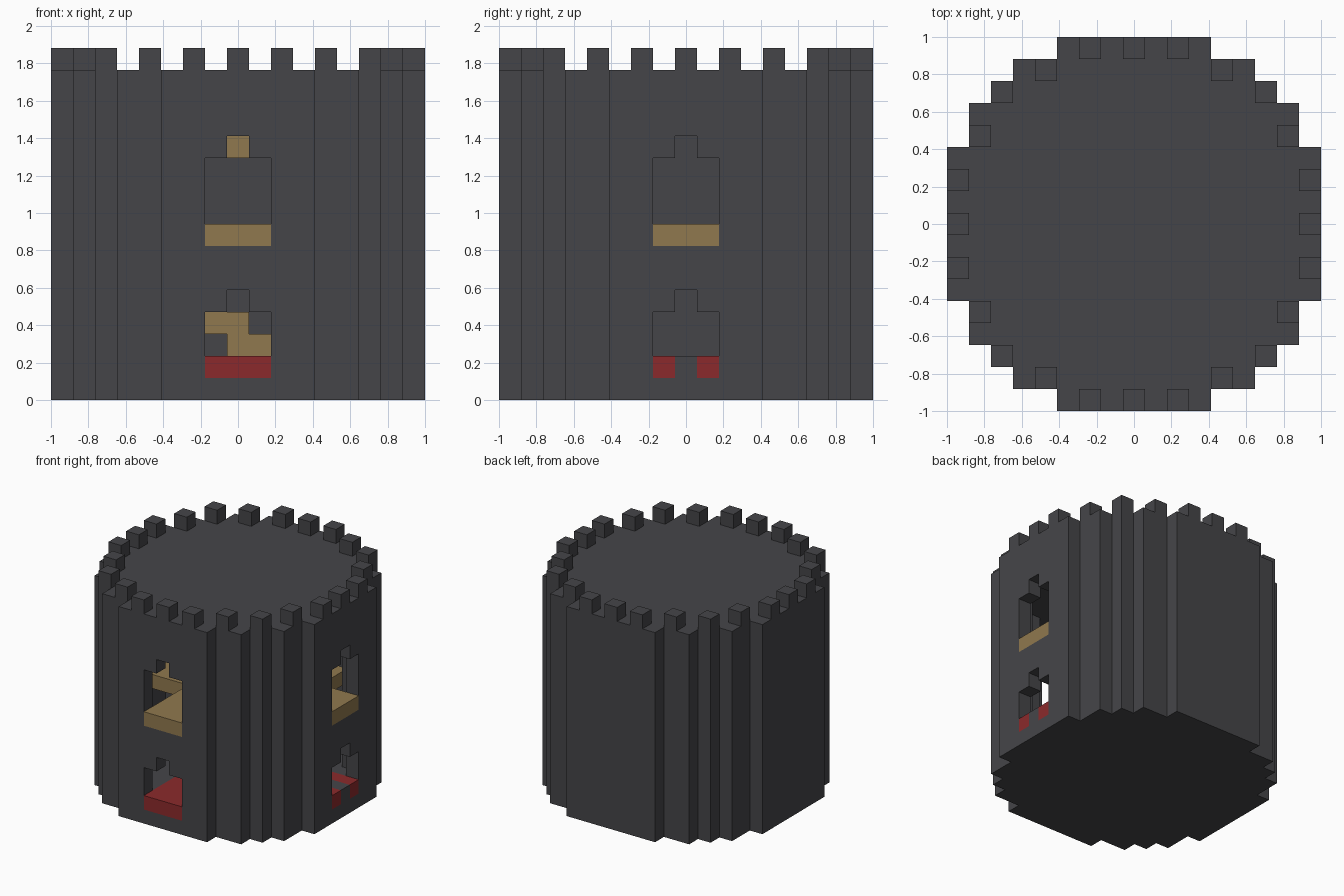
import bpy
import bmesh
from mathutils import Matrix

V = 2 / 17  # size of one block; all lengths below are in blocks

cube = bpy.data.objects.get("Cube")
if cube:
    bpy.data.objects.remove(cube, do_unlink=True)


def make_material(name, rgb):
    mat = bpy.data.materials.new(name)
    mat.use_nodes = True
    color = (*rgb, 1)
    mat.diffuse_color = color
    mat.node_tree.nodes["Principled BSDF"].inputs["Base Color"].default_value = color
    return mat


stone = make_material("dark_stone", (0.06, 0.06, 0.066))
wood = make_material("tan_wood", (0.28, 0.19, 0.077))
carpet = make_material("red_carpet", (0.26, 0.023, 0.025))


def prism(name, points, depth, mat, matrix=Matrix()):
    """Extrude a flat outline along its local z, then place it."""
    bm = bmesh.new()
    face = bm.faces.new([bm.verts.new((x, y, 0)) for x, y in points])
    out = bmesh.ops.extrude_face_region(bm, geom=[face])
    verts = [g for g in out["geom"] if isinstance(g, bmesh.types.BMVert)]
    bmesh.ops.translate(bm, verts=verts, vec=(0, 0, depth))
    bmesh.ops.transform(bm, matrix=Matrix.Scale(V, 4) @ matrix, verts=bm.verts)
    bmesh.ops.recalc_face_normals(bm, faces=bm.faces)
    mesh = bpy.data.meshes.new(name)
    bm.to_mesh(mesh)
    bm.free()
    mesh.materials.append(mat)
    obj = bpy.data.objects.new(name, mesh)
    bpy.context.collection.objects.link(obj)
    return obj


def box(name, x, y, z, mat):
    """Box between the (low, high) limits on each axis."""
    outline = [(x[0], y[0]), (x[1], y[0]), (x[1], y[1]), (x[0], y[1])]
    return prism(name, outline, z[1] - z[0], mat, Matrix.Translation((0, 0, z[0])))


def stepped_ring(corners):
    """Mirror the outer corners of one quadrant into a full stepped outline."""
    quad = []
    for i, (x, y) in enumerate(corners):
        quad.append((x, y))
        if i + 1 < len(corners):
            quad.append((corners[i + 1][0], y))
    half = quad + [(-x, y) for x, y in reversed(quad)]
    return half + [(-x, -y) for x, y in half]


def arch_outline(low, spring):
    """Opening three blocks wide with a one-block notch on top."""
    right = [(1.5, low), (1.5, spring), (0.5, spring), (0.5, spring + 1)]
    return right + [(-x, z) for x, z in reversed(right)]


# Tower body
outer = [(8.5, 3.5), (7.5, 5.5), (6.5, 6.5), (5.5, 7.5), (3.5, 8.5)]
inner = [(7.5, 2.5), (6.5, 4.5), (5.5, 5.5), (4.5, 6.5), (2.5, 7.5)]
tower = prism("tower_wall", stepped_ring(outer), 15, stone)

# Hollow room and the openings on the front and left sides
cutters = [prism("room_cutter", stepped_ring(inner), 12, stone,
                 Matrix.Translation((0, 0, 2)))]
upright = Matrix.Rotation(1.5707963, 4, 'X')
for turn in (0, 1.5707963):
    spin = Matrix.Rotation(turn, 4, 'Z')
    for low, spring in ((1, 4), (7, 11)):
        place = spin @ Matrix.Translation((0, -1.5, 0)) @ upright
        cutters.append(prism("opening_cutter", arch_outline(low, spring), 8, stone, place))

bpy.context.view_layer.objects.active = tower
for cutter in cutters:
    cutter.hide_render = True
    mod = tower.modifiers.new("cut", 'BOOLEAN')
    mod.operation = 'DIFFERENCE'
    mod.solver = 'EXACT'
    mod.object = cutter
    bpy.ops.object.modifier_apply(modifier=mod.name)
for cutter in cutters:
    bpy.data.objects.remove(cutter, do_unlink=True)

# Ground floor carpets
box("front_carpet", (-1.5, 1.5), (-8.5, -1.5), (1, 2), carpet)
for side in (-1, 1):
    box("side_carpet", (1.5, 8.5), (side - 0.5, side + 0.5), (1, 2), carpet)
box("side_path", (1.5, 8.5), (-0.5, 0.5), (1, 2), stone)

# Upper floor with walkways to its windows
box("upper_floor", (-5.5, 5.5), (-3.5, 4.5), (7, 8), wood)
box("front_walkway", (-1.5, 1.5), (-8.5, -3.5), (7, 8), wood)
box("side_walkway", (5.5, 8.5), (-1.5, 1.5), (7, 8), wood)

# Stairs along the back wall
for i in range(5):
    box("stair_step", (-0.5 - i, 1.5 - i), (4.5, 6.5), (2 + i, 3 + i), wood)
box("upper_beam", (-1.5, 1.5), (5.5, 7.5), (11, 12), wood)

# Battlements around the rim
quadrant = [(0, 8), (2, 8), (4, 7), (6, 6), (7, 4), (8, 2), (8, 0)]
spots = {(sx * x, sy * y) for x, y in quadrant for sx in (-1, 1) for sy in (-1, 1)}
for x, y in sorted(spots):
    box("battlement", (x - 0.5, x + 0.5), (y - 0.5, y + 0.5), (15, 16), stone)
